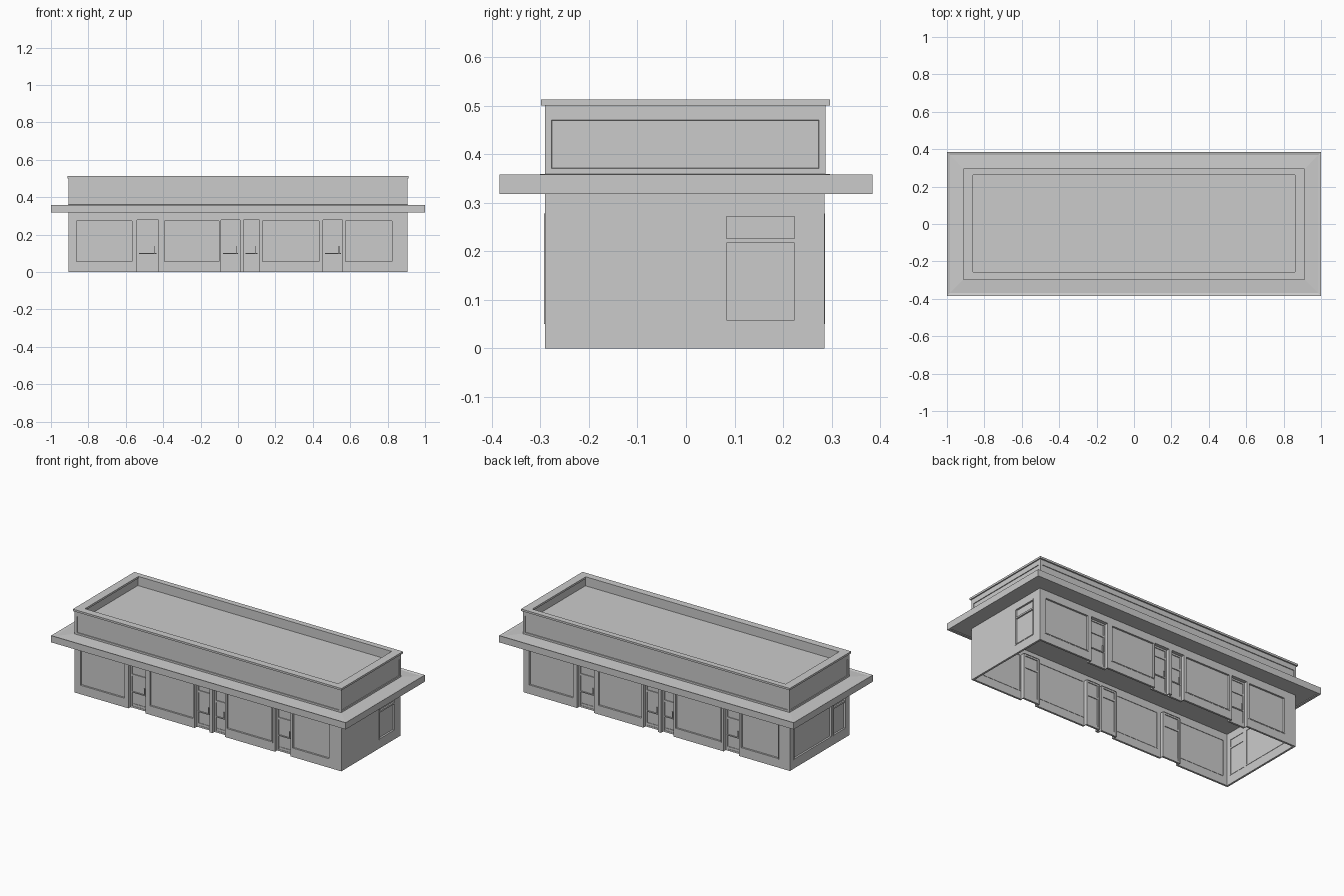
import bpy, bmesh
from math import pi
from mathutils import Matrix

if "Cube" in bpy.data.objects:
    bpy.data.objects.remove(bpy.data.objects["Cube"])

WALL_TOP, THICK, REVEAL = 0.32, 0.012, 0.025


def add_mesh(name, bm, mat=Matrix()):
    me = bpy.data.meshes.new(name)
    bm.to_mesh(me)
    bm.free()
    ob = bpy.data.objects.new(name, me)
    ob.matrix_world = mat
    bpy.context.collection.objects.link(ob)
    return ob


def add_boxes(name, boxes, mat):
    """One object from boxes given as (x0, x1, y0, y1, z0, z1)."""
    bm = bmesh.new()
    for x0, x1, y0, y1, z0, z1 in boxes:
        m = Matrix.Translation(((x0 + x1) / 2, (y0 + y1) / 2, (z0 + z1) / 2))
        bmesh.ops.create_cube(bm, size=1, matrix=m @ Matrix.Diagonal((x1 - x0, y1 - y0, z1 - z0, 1)))
    return add_mesh(name, bm, mat)


def rect_loft(name, sections, panels=None):
    """Stack rectangles (half_x, y0, y1, z), cap both ends, optionally recess side panels."""
    bm = bmesh.new()
    rings = [[bm.verts.new(p) for p in ((-h, a, z), (h, a, z), (h, b, z), (-h, b, z))]
             for h, a, b, z in sections]
    sides = []
    for lo, hi in zip(rings, rings[1:]):
        for i in range(4):
            j = (i + 1) % 4
            sides.append(bm.faces.new((lo[i], lo[j], hi[j], hi[i])))
    bm.faces.new(rings[0][::-1])
    bm.faces.new(rings[-1])
    bm.normal_update()
    if panels:
        bmesh.ops.inset_individual(bm, faces=sides[:4], thickness=panels[0], depth=0)
        bmesh.ops.inset_individual(bm, faces=sides[:4], thickness=0.001, depth=-panels[1])
    return add_mesh(name, bm)


def wall(name, u0, u1, openings, mat):
    """Wall sheet on a grid of opening edges, cells inside openings left out."""
    us = sorted({u0, u1, *(v for o in openings for v in o[:2])})
    zs = sorted({0, WALL_TOP, *(v for o in openings for v in o[2:4])})
    bm = bmesh.new()
    grid = {(u, z): bm.verts.new((u, 0, z)) for u in us for z in zs}
    for a, b in zip(us, us[1:]):
        for c, d in zip(zs, zs[1:]):
            um, zm = (a + b) / 2, (c + d) / 2
            if not any(o[0] < um < o[1] and o[2] < zm < o[3] for o in openings):
                bm.faces.new((grid[a, c], grid[b, c], grid[b, d], grid[a, d]))
    loose = [v for v in bm.verts if not v.link_faces]
    bmesh.ops.delete(bm, geom=loose, context='VERTS')
    mod = add_mesh(name, bm, mat).modifiers.new("thickness", 'SOLIDIFY')
    mod.thickness, mod.offset = THICK, -1


def border(a, b, c, d, w, y0, y1):
    """Four bars around the inside of an opening."""
    return [(a, a + w, y0, y1, c, d), (b - w, b, y0, y1, c, d),
            (a + w, b - w, y0, y1, c, c + w), (a + w, b - w, y0, y1, d - w, d)]


def window(name, o, mat):
    a, b, c, d, rail = o
    bars = border(a, b, c, d, 0.006, -0.002, 0.014)
    if rail:
        bars.append((a + 0.006, b - 0.006, 0.0, 0.014, rail - 0.005, rail + 0.005))
    add_boxes(name + "_frame", bars, mat)
    add_boxes(name + "_glass", [(a + 0.005, b - 0.005, 0.009, 0.011, c + 0.005, d - 0.005)], mat)


def door(name, o, mat):
    a, b, c, d, rail = o
    y = REVEAL
    # recess lining
    add_boxes(name + "_reveal", [(a - 0.004, a, 0.002, y + 0.01, c, d),
                                 (b, b + 0.004, 0.002, y + 0.01, c, d),
                                 (a, b, 0.002, y + 0.01, d, d + 0.004)], mat)
    bars = border(a, b, c, d, 0.010, y - 0.004, y + 0.008)
    bars += [(a + 0.01, b - 0.01, y - 0.004, y + 0.008, rail - 0.006, rail + 0.006),
             (a + 0.01, b - 0.01, y - 0.002, y + 0.006, 0.01, 0.025)]
    add_boxes(name + "_frame", bars, mat)
    add_boxes(name + "_glass", [(a + 0.009, b - 0.009, y + 0.001, y + 0.003, 0.02, d - 0.009)], mat)
    # push bar and pull handle
    add_boxes(name + "_handle", [(a + 0.01, b - 0.01, y - 0.008, y - 0.003, 0.095, 0.101),
                                 (b - 0.022, b - 0.018, y - 0.009, y - 0.004, 0.10, 0.14)], mat)


# openings: u0, u1, z0, z1, rail height
long_openings = [(-0.87, -0.56, 0.05, 0.278, 0), (-0.54, -0.425, 0, 0.278, 0.20),
                 (-0.40, -0.095, 0.05, 0.278, 0), (-0.09, 0.01, 0, 0.278, 0.22),
                 (0.03, 0.115, 0, 0.278, 0.19), (0.125, 0.44, 0.05, 0.278, 0),
                 (0.455, 0.56, 0, 0.278, 0.20), (0.57, 0.83, 0.05, 0.278, 0)]
right_openings = [(0.077, 0.23, 0.053, 0.278, 0.222)]
left_openings = [(-0.25, 0.12, 0.053, 0.278, 0), (0.135, 0.255, 0.053, 0.278, 0.222)]

# four facades, each modelled facing -y and turned into place
facades = [("front", (0, -0.291), 0, (-0.905, 0.905), long_openings),
           ("back", (0, 0.285), pi, (-0.905, 0.905), long_openings),
           ("right", (0.905, 0), pi / 2, (-0.279, 0.273), right_openings),
           ("left", (-0.905, 0), -pi / 2, (-0.273, 0.279), left_openings)]
for side, (x, y), turn, (u0, u1), openings in facades:
    mat = Matrix.Translation((x, y, 0)) @ Matrix.Rotation(turn, 4, 'Z')
    wall(side + "_wall", u0, u1, openings, mat)
    for i, o in enumerate(openings):
        if o[2] == 0:
            door(f"{side}_door_{i}", o, mat)
        else:
            window(f"{side}_window_{i}", o, mat)

# canopy slab with a raised lip, its underside also closing the interior
rect_loft("canopy", [(0.985, -0.367, 0.367, 0.322), (0.985, -0.37, 0.37, 0.318),
                     (1.0, -0.384, 0.384, 0.318), (1.0, -0.384, 0.384, 0.359),
                     (0.985, -0.37, 0.37, 0.355), (0.90, -0.285, 0.28, 0.360)])

# parapet with recessed side panels
rect_loft("parapet", [(0.905, -0.291, 0.288, 0.357), (0.905, -0.291, 0.288, 0.485),
                      (0.905, -0.291, 0.288, 0.501), (0.865, -0.26, 0.264, 0.501),
                      (0.865, -0.26, 0.264, 0.455)], panels=(0.02, 0.004))

# coping ring
t, o, i = 0.513, (0.912, -0.299, 0.297), (0.86, -0.256, 0.262)
bars = [(-o[0], o[0], o[1], i[1], 0.501, t), (-o[0], o[0], i[2], o[2], 0.501, t),
        (-o[0], -i[0], i[1], i[2], 0.501, t), (i[0], o[0], i[1], i[2], 0.501, t)]
add_boxes("coping", bars, Matrix())
